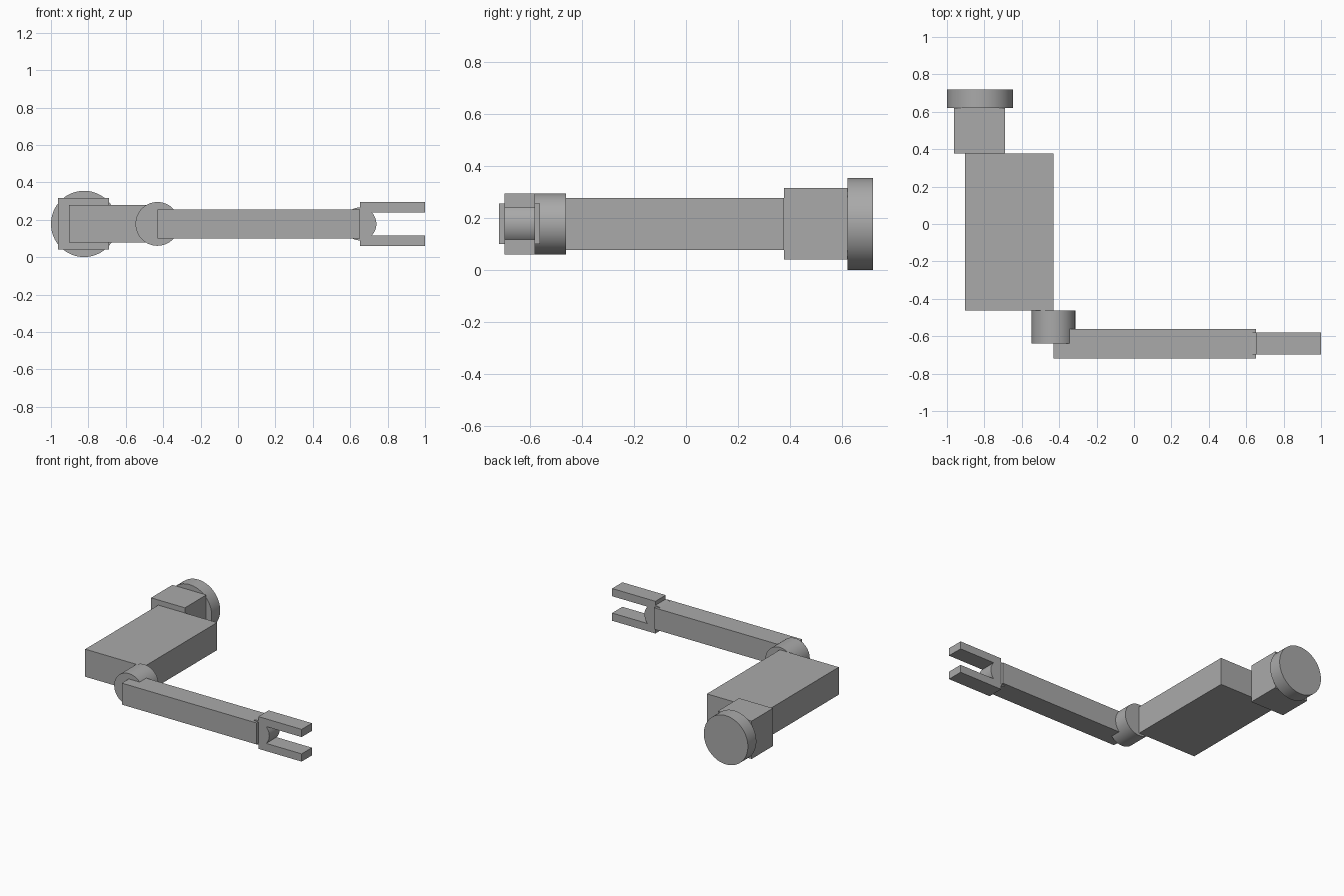
import bpy
import math

cube = bpy.data.objects.get("Cube")
if cube:
    bpy.data.objects.remove(cube, do_unlink=True)

GREY = (0.40, 0.40, 0.40, 1)
grey = bpy.data.materials.new("plain grey")
grey.use_nodes = True
grey.diffuse_color = GREY
grey.node_tree.nodes["Principled BSDF"].inputs["Base Color"].default_value = GREY

AXIS_Z = 0.178  # height of the arm's centre line


def finish(name):
    ob = bpy.context.object
    ob.name = name
    ob.data.materials.append(grey)
    return ob


def box(name, x0, x1, y0, y1, height, z=AXIS_Z):
    bpy.ops.mesh.primitive_cube_add(size=1, location=((x0 + x1) / 2, (y0 + y1) / 2, z))
    bpy.context.object.scale = (x1 - x0, y1 - y0, height)
    bpy.ops.object.transform_apply(location=False, rotation=False, scale=True)
    return finish(name)


def joint(name, x, radius, y0, y1):
    """Round joint with its axis along y."""
    bpy.ops.mesh.primitive_cylinder_add(
        vertices=64, radius=radius, depth=y1 - y0,
        location=(x, (y0 + y1) / 2, AXIS_Z), rotation=(math.pi / 2, 0, 0))
    bpy.ops.object.shade_smooth_by_angle(angle=math.radians(30))
    return finish(name)


# Shoulder
joint("shoulder_disc", -0.823, 0.177, 0.621, 0.718)
box("shoulder_block", -0.962, -0.69, 0.376, 0.621, 0.275)

# Upper arm, elbow and forearm
box("upper_arm", -0.904, -0.431, -0.462, 0.376, 0.2)
joint("elbow_joint", -0.431, 0.117, -0.638, -0.462)
box("forearm", -0.431, 0.652, -0.718, -0.562, 0.156)

# Wrist and the two gripper fingers
joint("wrist_joint", 0.652, 0.088, -0.698, -0.58)
for side, sign in (("upper", 1), ("lower", -1)):
    box(side + "_finger", 0.652, 1.0, -0.698, -0.58, 0.056, AXIS_Z + sign * 0.089)
